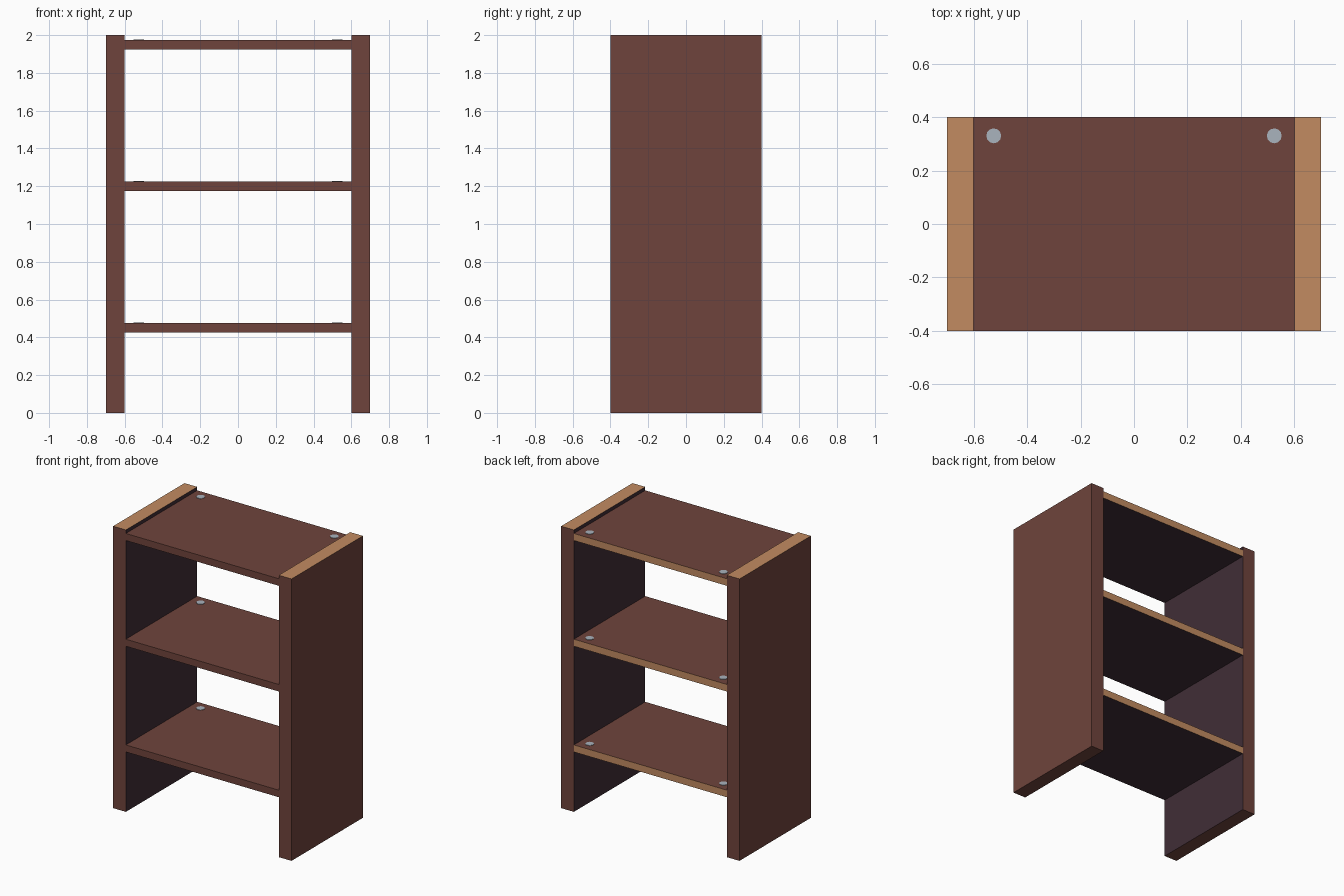
import bpy
import bmesh
from mathutils import Matrix, Vector

if "Cube" in bpy.data.objects:
    bpy.data.objects.remove(bpy.data.objects["Cube"])


def linear(hex_code):
    out = []
    for i in (0, 2, 4):
        c = int(hex_code[i:i + 2], 16) / 255
        out.append(c / 12.92 if c <= 0.04045 else ((c + 0.055) / 1.055) ** 2.4)
    return (*out, 1.0)


def material(name, hex_code):
    m = bpy.data.materials.new(name)
    m.diffuse_color = linear(hex_code)
    m.use_nodes = True
    m.node_tree.nodes["Principled BSDF"].inputs["Base Color"].default_value = m.diffuse_color
    return m


brown = material("brown wood", "6F443C")
dark = material("dark inner wood", "412E37")
tan = material("bare tan edge", "C28B61")
steel = material("grey steel", "AAB3BD")


def finish(name, bm, mats):
    mesh = bpy.data.meshes.new(name)
    bm.to_mesh(mesh)
    bm.free()
    for m in mats:
        mesh.materials.append(m)
    ob = bpy.data.objects.new(name, mesh)
    bpy.context.collection.objects.link(ob)
    return ob


def board(name, lo, hi, painted):
    """Box between two corners; painted = [(face direction, material slot)]."""
    lo, hi = Vector(lo), Vector(hi)
    bm = bmesh.new()
    bmesh.ops.create_cube(bm, size=1.0, matrix=Matrix.Translation((lo + hi) / 2)
                          @ Matrix.Diagonal((*(hi - lo), 1.0)))
    bm.normal_update()
    for f in bm.faces:
        for direction, slot in painted:
            if f.normal.dot(Vector(direction)) > 0.9:
                f.material_index = slot
    return finish(name, bm, [brown, dark, tan])


def disc(name, x, y, z, radius=0.028, thick=0.003):
    bm = bmesh.new()
    bmesh.ops.create_cone(bm, cap_ends=True, segments=12, radius1=radius,
                          radius2=radius, depth=thick,
                          matrix=Matrix.Translation((x, y, z + thick / 2)))
    return finish(name, bm, [steel])


# Side panels: dark inside, bare edge on top
for side, s in (("left", -1), ("right", 1)):
    x0, x1 = sorted((0.6 * s, 0.7 * s))
    board(f"{side}_side_panel", (x0, -0.4, 0), (x1, 0.4, 2),
          [((-s, 0, 0), 1), ((0, 0, 1), 2)])

# Shelves: dark underside, bare back edge, two screw heads near the back
for label, top in (("lower", 0.475), ("middle", 1.225), ("upper", 1.975)):
    board(f"{label}_shelf", (-0.6, -0.4, top - 0.05), (0.6, 0.4, top),
          [((0, 0, -1), 1), ((0, 1, 0), 2)])
    for side, s in (("left", -1), ("right", 1)):
        disc(f"{label}_{side}_screw_head", 0.525 * s, 0.33, top)
